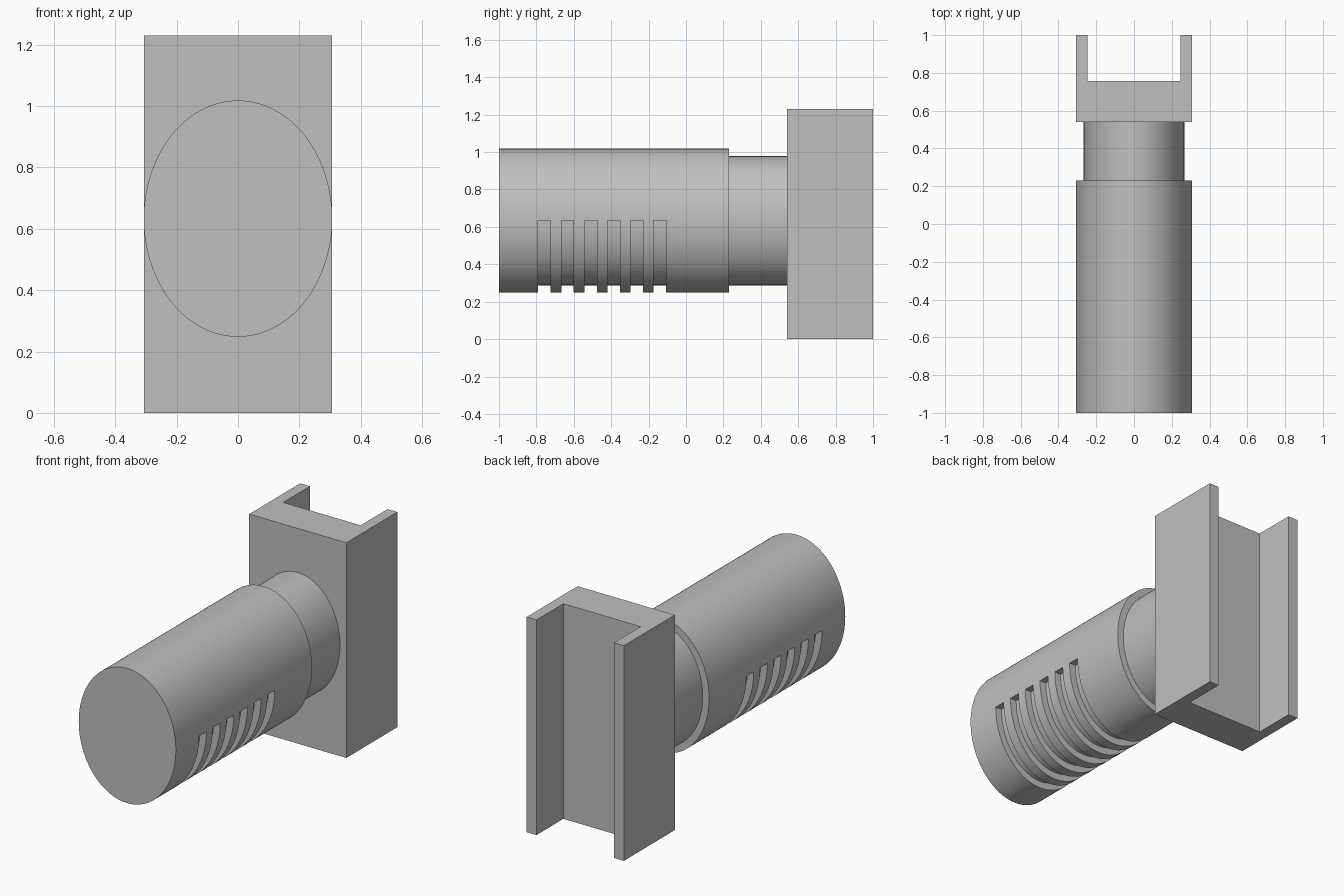
import bpy
import bmesh
from math import sin, cos, pi

cube = bpy.data.objects.get("Cube")
if cube:
    bpy.data.objects.remove(cube, do_unlink=True)

grey = bpy.data.materials.new("plain grey")
grey.use_nodes = True
colour = (0.527, 0.527, 0.527, 1)
grey.diffuse_color = colour
grey.node_tree.nodes["Principled BSDF"].inputs["Base Color"].default_value = colour

AXIS_Z = 0.633
SIDES = 128


def arc(rx, rz, start, end, steps):
    """Points on an ellipse around the barrel axis, as (x, z)."""
    angles = [start + (end - start) * i / steps for i in range(steps + 1)]
    return [(rx * cos(a), AXIS_Z + rz * sin(a)) for a in angles]


def ellipse(rx, rz):
    return arc(rx, rz, 0, 2 * pi, SIDES)[:-1]


def extrude(bm, outline, direction, place):
    """Extrude a flat outline; place turns each 2D point into 3D."""
    face = bm.faces.new([bm.verts.new(place(p)) for p in outline])
    moved = bmesh.ops.extrude_face_region(bm, geom=[face])["geom"]
    verts = [v for v in moved if isinstance(v, bmesh.types.BMVert)]
    bmesh.ops.translate(bm, verts=verts, vec=direction)


def along_y(bm, outline, y0, y1):
    extrude(bm, outline, (0, y1 - y0, 0), lambda p: (p[0], y0, p[1]))


def make_object(name, bm):
    bmesh.ops.recalc_face_normals(bm, faces=bm.faces)
    mesh = bpy.data.meshes.new(name)
    bm.to_mesh(mesh)
    bm.free()
    mesh.materials.append(grey)
    obj = bpy.data.objects.new(name, mesh)
    bpy.context.collection.objects.link(obj)
    return obj


def smooth(obj):
    bpy.ops.object.select_all(action="DESELECT")
    obj.select_set(True)
    bpy.context.view_layer.objects.active = obj
    bpy.ops.object.shade_smooth_by_angle(angle=pi / 6)


# Barrel: wide elliptical cylinder
bm = bmesh.new()
along_y(bm, ellipse(0.307, 0.385), -1, 0.23)
barrel = make_object("barrel", bm)

# Cutter: six half rings around the underside
bm = bmesh.new()
ring = arc(0.267, 0.345, pi, 2 * pi, SIDES // 2) + arc(0.36, 0.44, 2 * pi, pi, SIDES // 2)
for i in range(6):
    y = -0.79 + i * 0.1235
    along_y(bm, ring, y, y + 0.066)
cutter = make_object("groove_cutter", bm)
cutter.hide_render = True

grooves = barrel.modifiers.new("grooves", "BOOLEAN")
grooves.operation = "DIFFERENCE"
grooves.solver = "EXACT"
grooves.object = cutter
bpy.context.view_layer.objects.active = barrel
bpy.ops.object.modifier_apply(modifier="grooves")
bpy.data.objects.remove(cutter, do_unlink=True)
smooth(barrel)

# Neck: narrower cylinder joining barrel and bracket
bm = bmesh.new()
along_y(bm, ellipse(0.267, 0.345), 0.2, 0.56)
smooth(make_object("neck", bm))

# Bracket: upright channel, open at the back
half = [(0.307, 0.54), (0.307, 1), (0.245, 1), (0.245, 0.758)]
outline = half + [(-x, y) for x, y in reversed(half)]
bm = bmesh.new()
extrude(bm, outline, (0, 0, 1.23), lambda p: (p[0], p[1], 0))
make_object("channel_bracket", bm)
